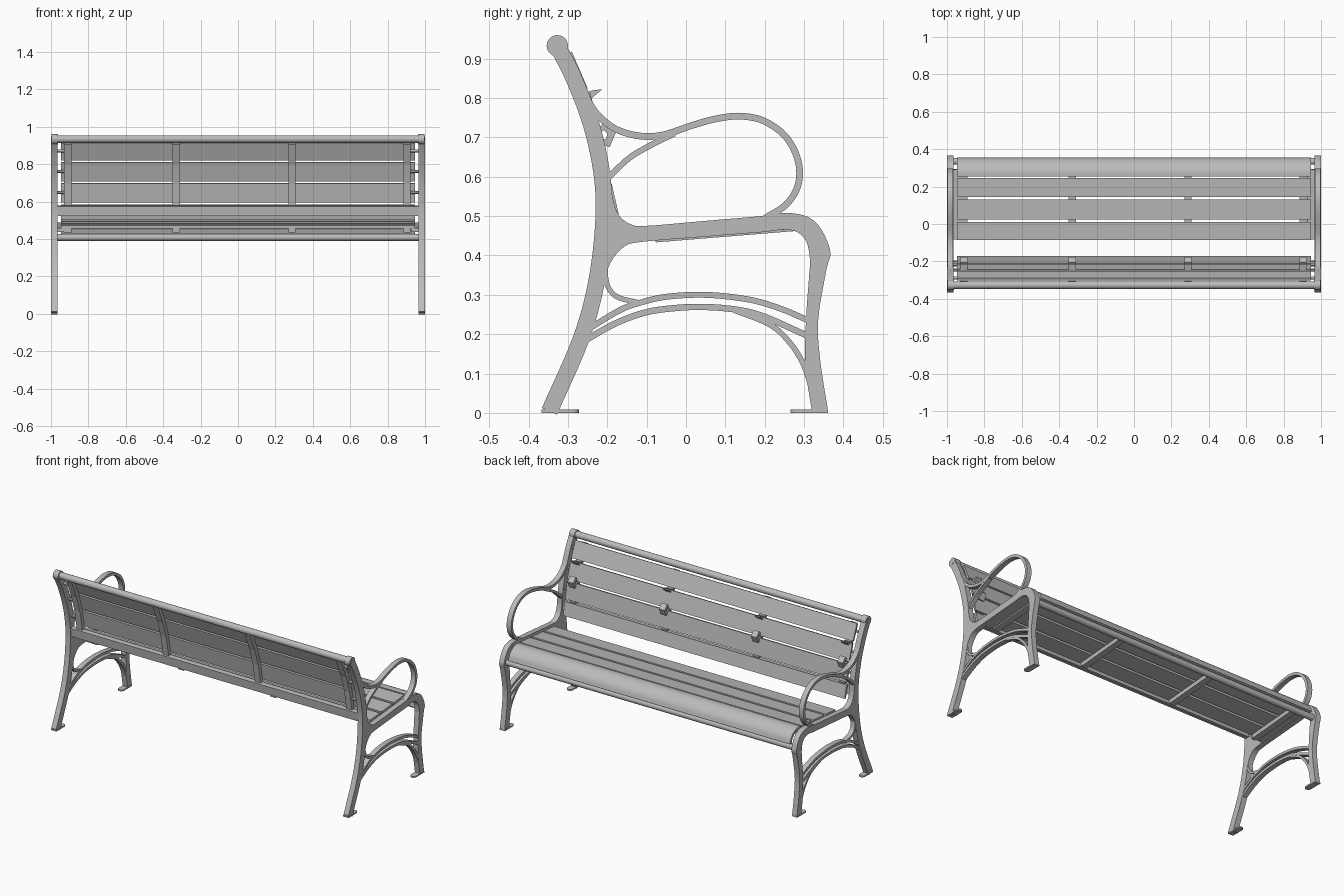
import bpy, bmesh
from math import sin, cos, pi
from mathutils import Vector

if "Cube" in bpy.data.objects:
    bpy.data.objects.remove(bpy.data.objects["Cube"])

grey = bpy.data.materials.new("painted_grey")
grey.use_nodes = True
grey.diffuse_color = (.5, .5, .5, 1)
grey.node_tree.nodes["Principled BSDF"].inputs["Base Color"].default_value = (.5, .5, .5, 1)

INNER, OUTER = .966, .999      # thickness range of each end frame
SLAT_END = .947


def finish(name, bm, mirror=False):
    """Turn a bmesh into a shaded object, optionally mirrored to the other end."""
    bmesh.ops.recalc_face_normals(bm, faces=bm.faces)
    mesh = bpy.data.meshes.new(name)
    bm.to_mesh(mesh)
    bm.free()
    mesh.materials.append(grey)
    obj = bpy.data.objects.new(name, mesh)
    bpy.context.collection.objects.link(obj)
    bpy.ops.object.select_all(action='DESELECT')
    obj.select_set(True)
    bpy.context.view_layer.objects.active = obj
    bpy.ops.object.shade_smooth_by_angle(angle=pi / 6)
    if mirror:
        obj.modifiers.new("other_end", 'MIRROR')
    return obj


def smooth(points, steps=6):
    """Smooth curve through side-profile (y, z) points."""
    p = [Vector(q) for q in points]
    if len(p) == 2:
        return p
    p = [2 * p[0] - p[1]] + p + [2 * p[-1] - p[-2]]
    out = []
    for a, b, c, d in zip(p, p[1:], p[2:], p[3:]):
        for i in range(steps):
            t = i / steps
            out.append(b + (c - a) * t / 2 + (a - b * 2.5 + c * 2 - d / 2) * t * t
                       + (b * 3 - a - c * 3 + d) * t ** 3 / 2)
    return out + [p[-2]]


def strip(name, left, right, x0, x1, mirror=False):
    """Solid band between two side-profile edges, running from x0 to x1."""
    bm = bmesh.new()
    rings = [[bm.verts.new((x, q.x, q.y)) for x, q in ((x0, l), (x1, l), (x1, r), (x0, r))]
             for l, r in zip(left, right)]
    for a, b in zip(rings, rings[1:]):
        for i in range(4):
            j = (i + 1) % 4
            bm.faces.new((a[i], a[j], b[j], b[i]))
    bm.faces.new(rings[0])
    bm.faces.new(rings[-1])
    return finish(name, bm, mirror)


def ribbon(name, points, width, x0=INNER, x1=OUTER, mirror=False, shift=0):
    """Band of even width along a side-profile path, shifted to its left."""
    path = smooth(points)
    left, right = [], []
    for i, p in enumerate(path):
        d = (path[min(i + 1, len(path) - 1)] - path[max(i - 1, 0)]).normalized()
        n = Vector((-d.y, d.x))
        left.append(p + n * (shift + width / 2))
        right.append(p + n * (shift - width / 2))
    return strip(name, left, right, x0, x1, mirror)


def rod(name, y, z, radius, x0, x1, mirror=False, sides=32):
    ring = [Vector((y + radius * cos(2 * pi * i / sides), z + radius * sin(2 * pi * i / sides)))
            for i in range(sides)]
    bm = bmesh.new()
    ends = [[bm.verts.new((x, q.x, q.y)) for q in ring] for x in (x0, x1)]
    for i in range(sides):
        j = (i + 1) % sides
        bm.faces.new((ends[0][i], ends[0][j], ends[1][j], ends[1][i]))
    for end in ends:
        bm.faces.new(end)
    return finish(name, bm, mirror)


def foot(name, heel, toe):
    """Thin plate, square at the heel and round at the toe."""
    mid, half = (INNER + OUTER) / 2, .018
    way = 1 if toe > heel else -1
    outline = [(mid + half, heel), (mid - half, heel)]
    outline += [(mid - half * cos(pi * i / 12), toe - way * half * (1 - sin(pi * i / 12)))
                for i in range(13)]
    bm = bmesh.new()
    face = bm.faces.new([bm.verts.new((x, y, 0)) for x, y in outline])
    new = bmesh.ops.extrude_face_region(bm, geom=[face])["geom"]
    bmesh.ops.translate(bm, vec=(0, 0, .008),
                        verts=[v for v in new if isinstance(v, bmesh.types.BMVert)])
    return finish(name, bm, True)


# End frames: rear post, and the seat rail that bends down into the front leg
ribbon("rear_post", [(-.347, .004), (-.268, .185), (-.228, .33), (-.21, .48), (-.213, .6),
                     (-.24, .73), (-.285, .85), (-.327, .933)], .042, mirror=True)
rail_top = [(-.195, .59), (-.175, .51), (-.137, .478), (-.09, .476), (.05, .488), (.19, .5),
            (.265, .508), (.328, .486), (.366, .415), (.356, .36), (.336, .237), (.341, .135),
            (.361, .004)]
rail_under = [(-.205, .345), (-.19, .385), (-.16, .42), (-.117, .434), (.05, .448), (.19, .459),
              (.265, .465), (.303, .44), (.315, .39), (.313, .35), (.305, .237), (.303, .12),
              (.32, .004)]
strip("seat_rail_and_front_leg", smooth(rail_top), smooth(rail_under), INNER, OUTER, True)

# Looped armrest and its brace
ribbon("armrest", [(-.25, .795), (-.225, .758), (-.18, .722), (-.12, .704), (-.06, .706),
                   (.02, .732), (.08, .748), (.14, .754), (.2, .741), (.255, .7), (.285, .64),
                   (.285, .58), (.255, .53), (.2, .494)], .017, INNER + .001, OUTER - .001, True)
ribbon("armrest_brace", [(-.205, .59), (-.15, .643), (-.105, .672), (-.03, .71)],
       .015, INNER + .002, OUTER - .002, True)

# Arched stretchers between the legs
ribbon("upper_arch", [(-.25, .212), (-.17, .26), (-.12, .279), (-.05, .295), (.05, .3),
                      (.16, .288), (.24, .265), (.315, .233)],
       .015, INNER + .001, OUTER - .001, True)
ribbon("lower_arch", [(-.26, .182), (-.18, .227), (-.1, .256), (-.02, .267), (.05, .269),
                      (.13, .262), (.2, .244), (.315, .193)],
       .016, INNER + .001, OUTER - .001, True)
ribbon("rear_arch_brace", [(-.206, .37), (-.2, .325), (-.175, .295), (-.12, .28)],
       .013, INNER + .002, OUTER - .002, True)
ribbon("front_arch_brace", [(.12, .262), (.21, .226), (.26, .183), (.3, .12), (.328, .03)],
       .014, INNER + .002, OUTER - .002, True)
foot("rear_foot", -.367, -.272)
foot("front_foot", .361, .265)

# Top tube with round end caps, and the tube below the seat lip
rod("top_tube", -.327, .934, .02, -.97, .97)
rod("top_end_cap", -.327, .933, .027, .962, .998, True)
rod("top_cap_boss", -.327, .933, .014, .99, 1, True)
rod("front_tube", .335, .408, .018, -.97, .97)

# Backrest slats, following the curve of the post
back_slats = [[(-.171, .505), (-.189, .583)], [(-.191, .598), (-.21, .7)],
              [(-.213, .712), (-.244, .812)], [(-.25, .825), (-.29, .918)]]
for i, slat in enumerate(back_slats):
    ribbon(f"back_slat_{i + 1}", slat, .012, -SLAT_END, SLAT_END, shift=.006)

# Seat slats
SLOPE = .086


def seat_z(y):
    return .48 + SLOPE * y


for i, (a, b) in enumerate([(-.085, .01), (.025, .13), (.145, .245)]):
    ribbon(f"seat_slat_{i + 1}", [(a, seat_z(a)), (b, seat_z(b))],
           .016, -SLAT_END, SLAT_END, shift=-.008)
ribbon("rolled_seat_lip", [(.253, .502), (.285, .502), (.318, .488), (.343, .462), (.355, .43)],
       .016, -SLAT_END, SLAT_END, shift=-.008)

# Battens behind the backrest and under the seat
back_line = [p for slat in back_slats for p in (slat[0], slat[1])]
for i, x in enumerate((-.91, -.33, .288, .903)):
    ribbon(f"back_batten_{i + 1}", back_line[1:], .022, x - .019, x + .019, shift=.023)
    ribbon(f"seat_batten_{i + 1}", [(-.08, seat_z(-.08)), (.29, seat_z(.27))],
           .024, x - .019, x + .019, shift=-.028)
ribbon("back_lower_rail", [(-.208, .524), (-.214, .576)], .028, -.97, .97)

# Cleats joining the slats to the end frames
ribbon("seat_cleat", [(-.085, seat_z(-.085)), (.29, seat_z(.28))],
       .02, .925, .97, True, shift=-.025)
for slat in back_slats[1:]:
    y, z = (Vector(slat[0]) + Vector(slat[1])) / 2
    rod("back_cleat", y - .018, z, .008, .9, .97, True, 12)
